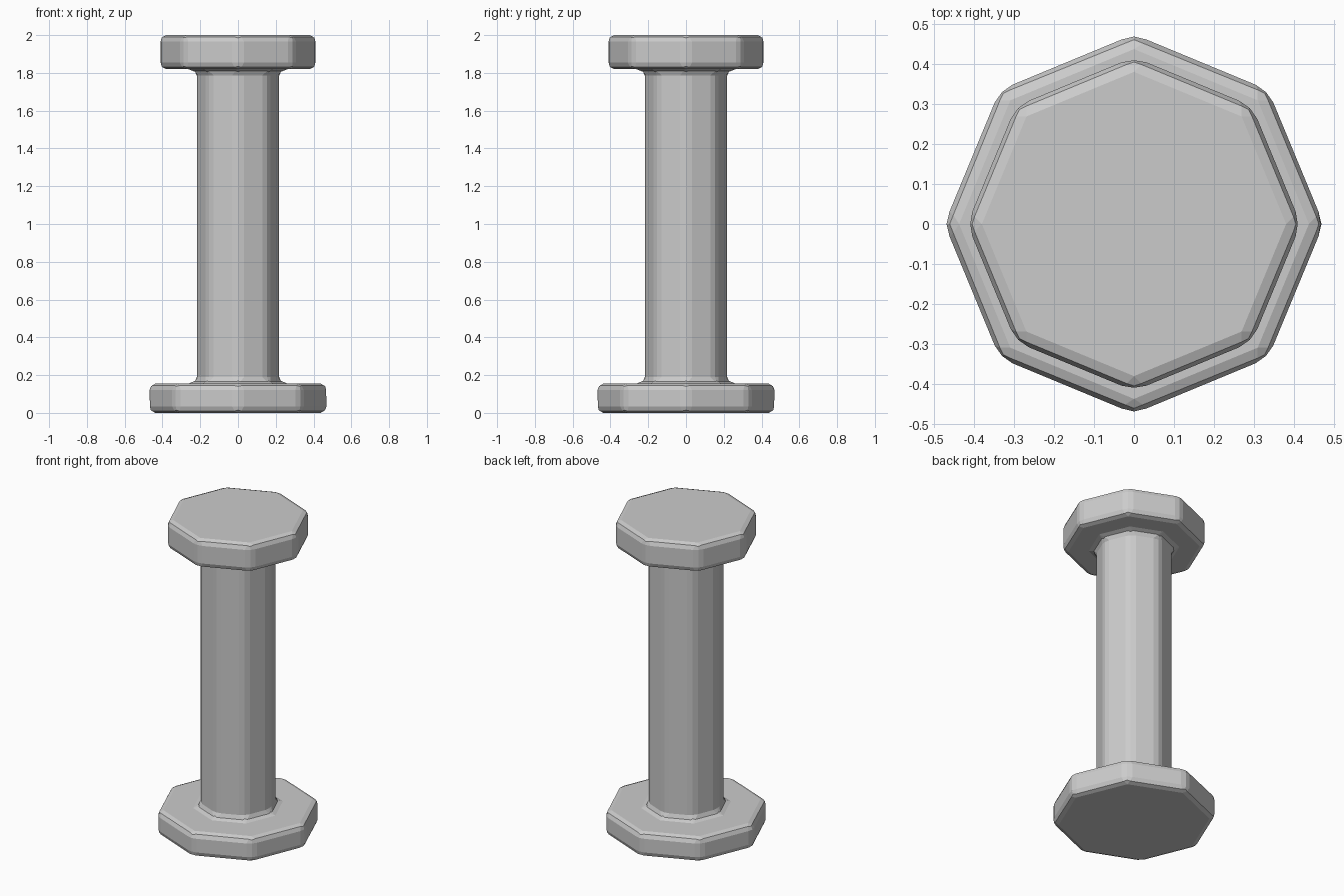
import bpy, bmesh
from math import cos, sin, pi

if "Cube" in bpy.data.objects:
    bpy.data.objects.remove(bpy.data.objects["Cube"])

# Octagonal spool profile (radius, height): base flange, shaft, top flange
profile = [(0.474, 0), (0.474, 0.155), (0.226, 0.155),
           (0.226, 1.82), (0.417, 1.82), (0.417, 2.0)]
SIDES = 8

bm = bmesh.new()
rings = [[bm.verts.new((r * cos(2 * pi * i / SIDES), r * sin(2 * pi * i / SIDES), z))
          for i in range(SIDES)] for r, z in profile]
for a, b in zip(rings, rings[1:]):
    for i in range(SIDES):
        j = (i + 1) % SIDES
        bm.faces.new((a[i], a[j], b[j], b[i]))
bm.faces.new(rings[0][::-1])
bm.faces.new(rings[-1])

mesh = bpy.data.meshes.new("octagonal_spool")
bm.to_mesh(mesh)
bm.free()
spool = bpy.data.objects.new("octagonal_spool", mesh)
bpy.context.collection.objects.link(spool)

# Soft two-step bevel on every hard edge, including the shaft fillets
bevel = spool.modifiers.new("edge_bevel", 'BEVEL')
bevel.width = 0.034
bevel.segments = 2
bevel.limit_method = 'ANGLE'
bevel.angle_limit = pi / 6
